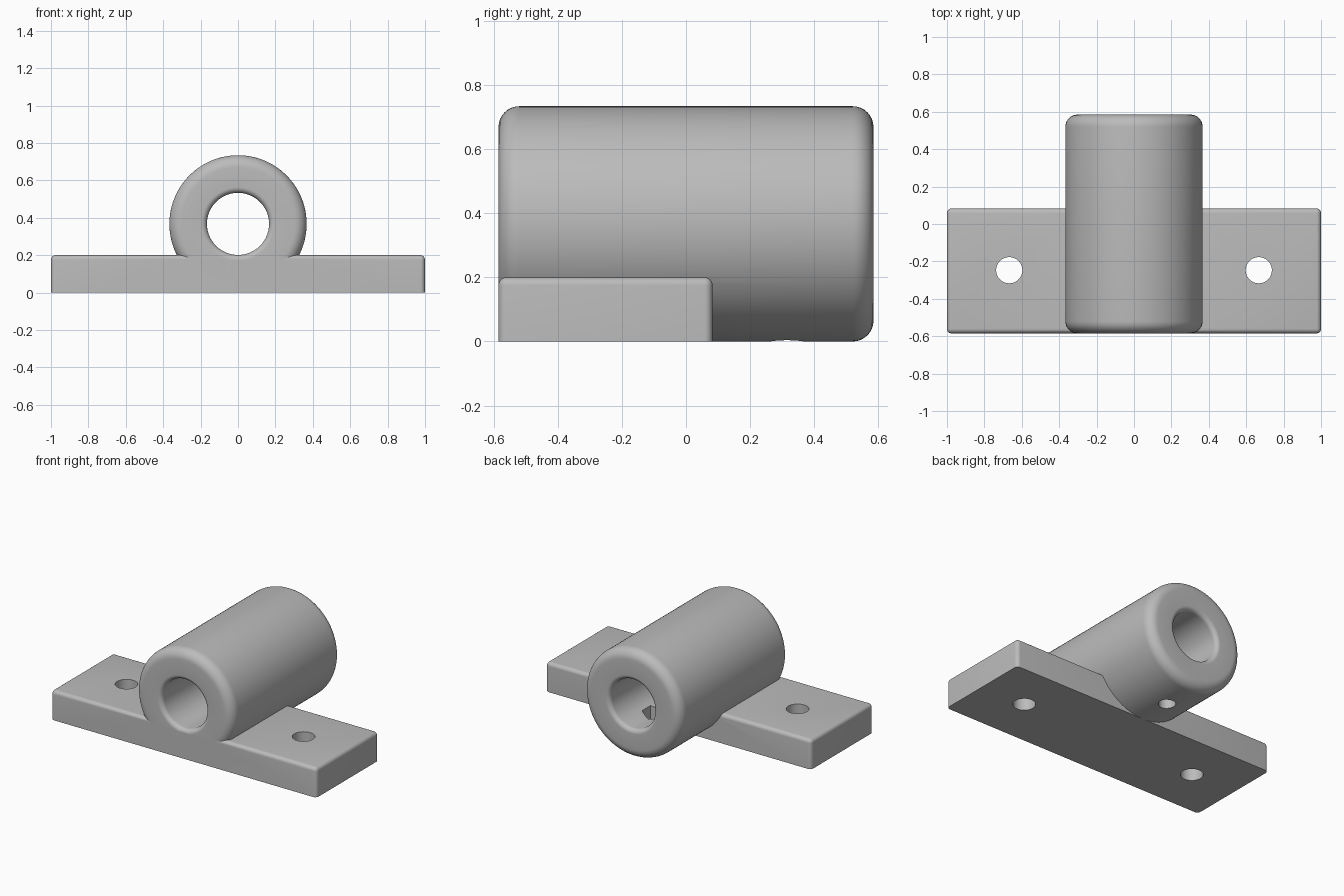
import bpy, bmesh, math
from mathutils import Matrix, Vector

if "Cube" in bpy.data.objects:
    bpy.data.objects.remove(bpy.data.objects["Cube"])

AXIS_Z, OUTER, BORE, HALF = 0.367, 0.367, 0.166, 0.585
PLATE_BACK, PLATE_TOP = 0.083, 0.2

grey = bpy.data.materials.new("plain grey")
grey.use_nodes = True
grey.diffuse_color = (0.5, 0.5, 0.5, 1)
grey.node_tree.nodes["Principled BSDF"].inputs["Base Color"].default_value = (0.5, 0.5, 0.5, 1)


def add_object(name, bm):
    bmesh.ops.recalc_face_normals(bm, faces=bm.faces)
    mesh = bpy.data.meshes.new(name)
    bm.to_mesh(mesh)
    bm.free()
    obj = bpy.data.objects.new(name, mesh)
    bpy.context.collection.objects.link(obj)
    mesh.materials.append(grey)
    return obj


def corner(radius, y, r, start):
    """Quarter-round profile points around (r, y)."""
    angles = [math.radians(start + 90 * i / 8) for i in range(9)]
    return [(r + radius * math.cos(a), y + radius * math.sin(a)) for a in angles]


def boolean(target, tool, operation):
    mod = target.modifiers.new(operation.title(), 'BOOLEAN')
    mod.operation, mod.solver, mod.object = operation, 'EXACT', tool
    bpy.context.view_layer.objects.active = target
    bpy.ops.object.modifier_apply(modifier=mod.name)
    bpy.data.objects.remove(tool)


def drill(target, x, y, z0, z1, radius, sides=48):
    bm = bmesh.new()
    bmesh.ops.create_cone(bm, cap_ends=True, segments=sides, radius1=radius, radius2=radius,
                          depth=z1 - z0, matrix=Matrix.Translation((x, y, (z0 + z1) / 2)))
    cutter = add_object("hole_cutter", bm)
    cutter.hide_render = True
    boolean(target, cutter, 'DIFFERENCE')


# Rounded sleeve with a rounded bore, turned about the y axis
big, small = 0.065, 0.03
profile = (corner(big, -HALF + big, OUTER - big, -90) + corner(big, HALF - big, OUTER - big, 0)
           + corner(small, HALF - small, BORE + small, 90)
           + corner(small, -HALF + small, BORE + small, 180))
bm = bmesh.new()
verts = [bm.verts.new((r, y, AXIS_Z)) for r, y in profile]
edges = [bm.edges.new((a, b)) for a, b in zip(verts, verts[1:] + verts[:1])]
bmesh.ops.spin(bm, geom=verts + edges, cent=(0, 0, AXIS_Z), axis=(0, 1, 0),
               angle=math.tau, steps=96)
bmesh.ops.remove_doubles(bm, verts=bm.verts, dist=0.0001)
bracket = add_object("sleeve_bracket", bm)

# Drain hole and hexagonal nut pocket in the sleeve floor
drill(bracket, 0, 0.315, -0.1, 0.3, 0.053)
drill(bracket, 0, 0.315, 0.1, 0.3, 0.09, 6)

# Mounting plate, rounded on all edges except the underside
bm = bmesh.new()
bmesh.ops.create_cube(bm, size=1)
depth = PLATE_BACK + HALF
bmesh.ops.scale(bm, vec=(2, depth, PLATE_TOP), verts=bm.verts)
bmesh.ops.translate(bm, vec=Vector((0, PLATE_BACK - depth / 2, PLATE_TOP / 2)), verts=bm.verts)
rounded = [e for e in bm.edges if max(v.co.z for v in e.verts) > 0.1]
bmesh.ops.bevel(bm, geom=rounded, offset=0.025, offset_type='OFFSET', segments=6,
                profile=0.5, affect='EDGES')
plate = add_object("mounting_plate", bm)

# Screw holes in both wings
for side in (-1, 1):
    drill(plate, side * 0.667, -0.247, -0.1, 0.4, 0.07)

boolean(bracket, plate, 'UNION')

bpy.ops.object.select_all(action='DESELECT')
bracket.select_set(True)
bpy.context.view_layer.objects.active = bracket
bpy.ops.object.shade_smooth_by_angle(angle=math.radians(30))
